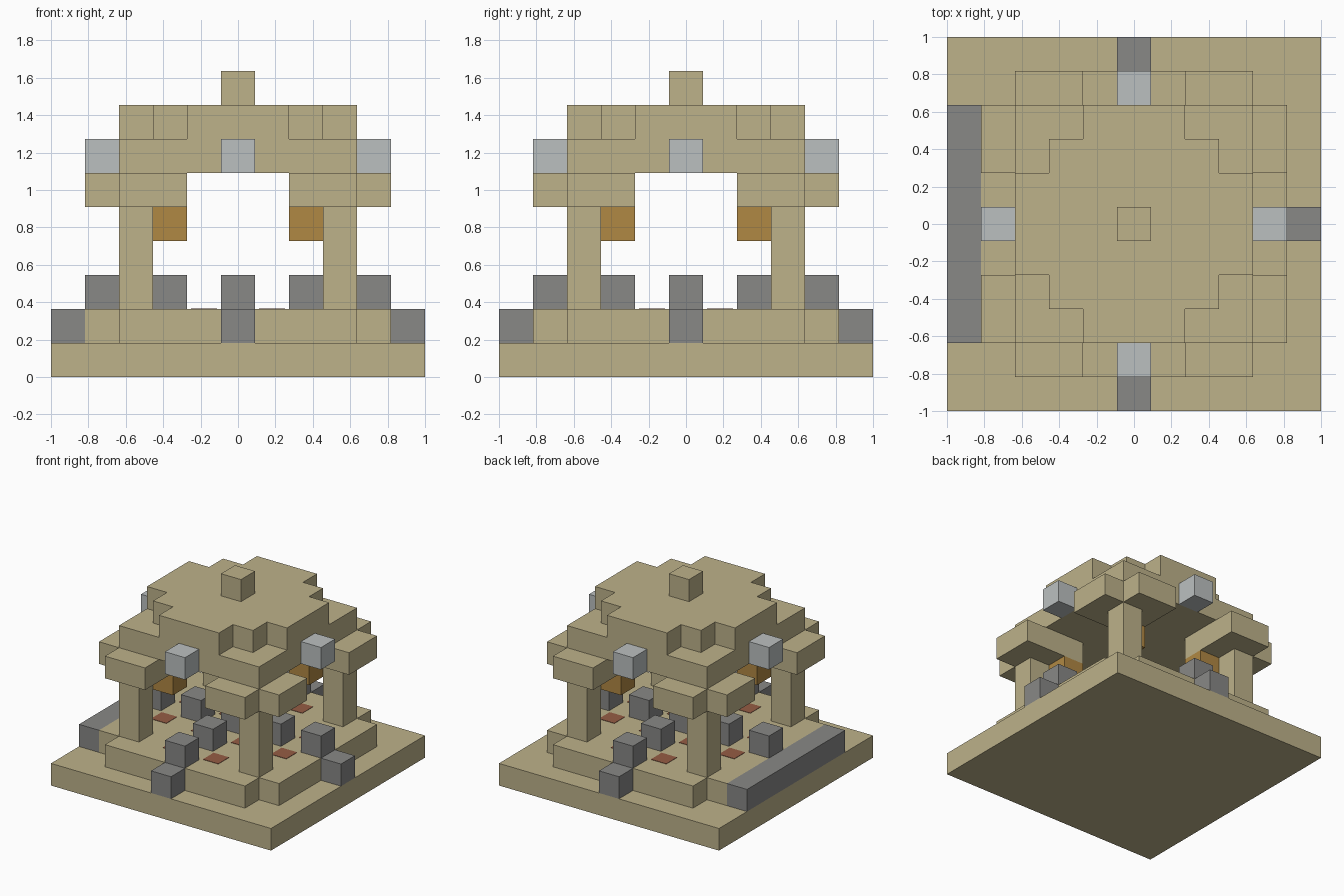
import bpy
import bmesh
from mathutils import Vector

cube = bpy.data.objects.get("Cube")
if cube:
    bpy.data.objects.remove(cube, do_unlink=True)

U = 2 / 11  # edge length of one block


def material(name, r, g, b):
    m = bpy.data.materials.new(name)
    m.use_nodes = True
    m.diffuse_color = (r, g, b, 1)
    bsdf = next(n for n in m.node_tree.nodes if n.type == 'BSDF_PRINCIPLED')
    bsdf.inputs["Base Color"].default_value = (r, g, b, 1)
    return m


SAND = material("sandstone", 0.51, 0.445, 0.255)
GREY = material("grey stone", 0.246, 0.246, 0.24)
PALE = material("pale stone", 0.50, 0.53, 0.53)
AMBER = material("amber lantern", 0.434, 0.246, 0.056)
RUST = material("rust tile", 0.30, 0.107, 0.058)


def finish(name, bm, mat):
    mesh = bpy.data.meshes.new(name)
    bm.to_mesh(mesh)
    bm.free()
    mesh.materials.append(mat)
    obj = bpy.data.objects.new(name, mesh)
    bpy.context.collection.objects.link(obj)
    return obj


def blocks(name, cells, mat):
    """Join unit blocks into one shell, keeping only the outer faces."""
    cells = set(cells)
    bm = bmesh.new()
    for cell in cells:
        centre = Vector(cell) + Vector((0, 0, 0.5))
        for axis in range(3):
            for sign in (-1, 1):
                n = Vector((0, 0, 0))
                n[axis] = sign
                if tuple(int(c + d) for c, d in zip(cell, n)) in cells:
                    continue
                a = Vector((0, 0, 0))
                a[(axis + 1) % 3] = 0.5
                b = n.cross(a)
                mid = centre + n / 2
                corners = (mid - a - b, mid + a - b, mid + a + b, mid - a + b)
                bm.faces.new([bm.verts.new(c * U) for c in corners])
    bmesh.ops.remove_doubles(bm, verts=bm.verts, dist=0.001)
    return finish(name, bm, mat)


def layer(reach, z, rule=lambda x, y: True):
    """Cells of a square layer that pass a rule on their distance from centre."""
    span = range(-reach, reach + 1)
    return [(x, y, z) for x in span for y in span if rule(abs(x), abs(y))]


def compass(d, z):
    return [(d, 0, z), (-d, 0, z), (0, d, z), (0, -d, z)]


# Base and stepped floor
blocks("base", layer(5, 0), SAND)
blocks("floor", layer(4, 1, lambda x, y: x + y < 8), SAND)

# Pillars with lanterns tucked under the eaves
for sx, x_name in ((-1, "right"), (1, "left")):
    for sy, y_name in ((-1, "front"), (1, "back")):
        where = f"{y_name}_{x_name}"
        blocks(f"pillar_{where}", [(3 * sx, 3 * sy, z) for z in (2, 3, 4)], SAND)
        blocks(f"lantern_{where}", [(2 * sx, 2 * sy, 4)], AMBER)
        eave = [(x * sx, y * sy, 5) for x in (2, 3, 4) for y in (2, 3, 4) if x + y < 8]
        blocks(f"eave_{where}", eave, SAND)

# Roof slab, rounded cap and finial
blocks("roof_slab", layer(3, 6), SAND)
blocks("roof_cap", layer(3, 7, lambda x, y: x + y < 5), SAND)
blocks("finial", [(0, 0, 8)], SAND)
blocks("roof_ornaments", compass(4, 6), PALE)

# Grey seats, steps and bench
blocks("outer_seats", compass(4, 2), GREY)
blocks("inner_seats", compass(2, 2), GREY)
blocks("table", [(0, 0, 2)], GREY)
blocks("steps", [(5, 0, 1), (0, 5, 1), (0, -5, 1)], GREY)
blocks("bench", [(-5, y, 1) for y in range(-3, 4)], GREY)

# Thin floor tiles in a checkered ring
bm = bmesh.new()
for x, y, z in layer(3, 2, lambda x, y: x % 2 and y % 2 and x + y < 6):
    made = bmesh.ops.create_cube(bm, size=1)["verts"]
    bmesh.ops.scale(bm, verts=made, vec=(0.14, 0.14, 0.006))
    bmesh.ops.translate(bm, verts=made, vec=(x * U, y * U, z * U))
finish("floor_tiles", bm, RUST)
